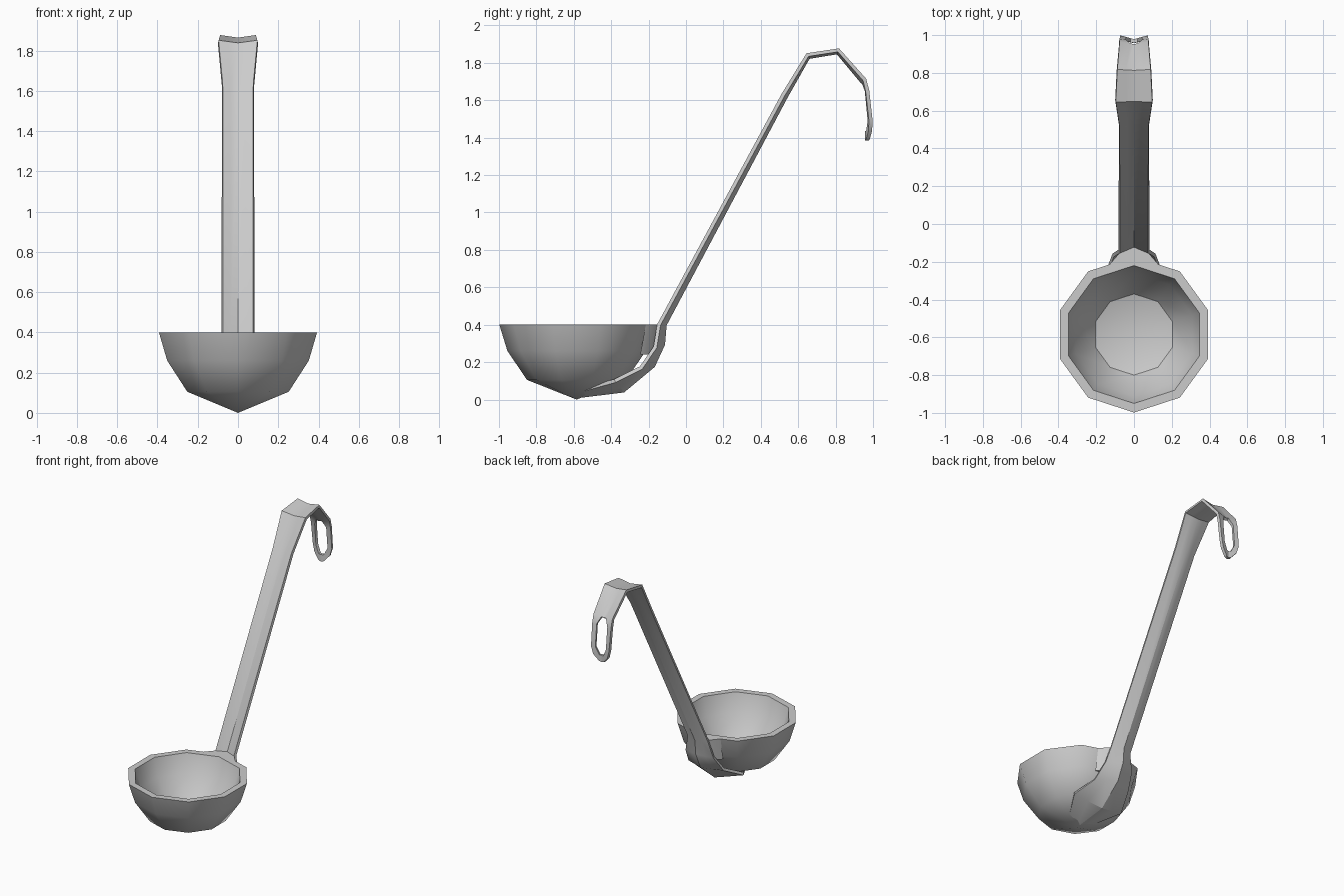
import bpy, bmesh, math

if "Cube" in bpy.data.objects:
    bpy.data.objects.remove(bpy.data.objects["Cube"])


def finish(bm, name, angle=30, thickness=0):
    bmesh.ops.recalc_face_normals(bm, faces=bm.faces)
    mesh = bpy.data.meshes.new(name)
    bm.to_mesh(mesh)
    bm.free()
    obj = bpy.data.objects.new(name, mesh)
    bpy.context.collection.objects.link(obj)
    bpy.ops.object.select_all(action='DESELECT')
    obj.select_set(True)
    bpy.context.view_layer.objects.active = obj
    if thickness:
        mod = obj.modifiers.new("thickness", 'SOLIDIFY')
        mod.thickness = thickness
        mod.offset = 0
        bpy.ops.object.modifier_apply(modifier=mod.name)
    bpy.ops.object.shade_smooth_by_angle(angle=math.radians(angle))
    return obj


# Ten-sided bowl: outer wall, flat rim and inner wall lathed around one axis
SIDES, CENTRE_Y = 10, -0.585
profile = [(0, 0), (0.265, 0.105), (0.37, 0.26), (0.413, 0.4),
           (0.365, 0.4), (0.325, 0.27), (0.215, 0.125), (0, 0.06)]
bm = bmesh.new()
rings = []
for r, z in profile:
    n = SIDES if r else 1
    rings.append([bm.verts.new((r * math.sin(k * math.tau / SIDES),
                                CENTRE_Y - r * math.cos(k * math.tau / SIDES), z))
                  for k in range(n)])
for a, b in zip(rings, rings[1:]):
    for k in range(SIDES):
        j = (k + 1) % SIDES
        corners = [a[k % len(a)], a[j % len(a)], b[j % len(b)], b[k % len(b)]]
        bm.faces.new(list(dict.fromkeys(corners)))
finish(bm, "bowl", 35)

# Handle strip rows: edge y, edge z, centre y, centre z, half width, hole half width
rows = [
    (-0.58, 0.045, -0.60, 0.015, 0.08, 0.04),    # under the bowl
    (-0.38, 0.10, -0.335, 0.047, 0.20, 0.10),    # flared root
    (-0.24, 0.17, -0.175, 0.18, 0.14, 0.07),
    (-0.165, 0.28, -0.122, 0.295, 0.11, 0.055),
    (-0.145, 0.40, -0.113, 0.40, 0.078, 0.039),  # long shaft
    (0.52, 1.63, 0.535, 1.62, 0.078, 0.039),
    (0.65, 1.843, 0.655, 1.83, 0.098, 0.049),    # hook
    (0.815, 1.868, 0.81, 1.855, 0.09, 0.045),
    (0.955, 1.71, 0.945, 1.695, 0.078, 0.02),
    (0.97, 1.65, 0.96, 1.65, 0.078, 0.045),      # hanging hole
    (0.988, 1.49, 0.97, 1.49, 0.075, 0.045),
    (0.985, 1.435, 0.968, 1.435, 0.06, 0.018),
    (0.972, 1.39, 0.967, 1.385, 0.02, 0.01),
]
HOLE = (8, 9, 10)
bm = bmesh.new()
grid = []
for ey, ez, cy, cz, w, h in rows:
    line = []
    for x in (-w, -h, 0, h, w):
        t = abs(x) / w
        line.append(bm.verts.new((x, cy + (ey - cy) * t, cz + (ez - cz) * t)))
    grid.append(line)
for i, (a, b) in enumerate(zip(grid, grid[1:])):
    for k in range(4):
        if i in HOLE and k in (1, 2):
            continue
        bm.faces.new((a[k], a[k + 1], b[k + 1], b[k]))
loose = [v for v in bm.verts if not v.link_faces]
bmesh.ops.delete(bm, geom=loose, context='VERTS')
finish(bm, "handle", 30, 0.02)

# Filler wedge joining the back of the rim to the handle root
bm = bmesh.new()
top, low = [], []
for x, y in ((-0.13, -0.215), (-0.078, -0.155), (0, -0.12), (0.078, -0.155), (0.13, -0.215), (0, -0.19)):
    top.append(bm.verts.new((x, y, 0.4)))
    low.append(bm.verts.new((x, y - 0.03, 0.24)))
bm.faces.new(top)
bm.faces.new(low)
for k in range(6):
    j = (k + 1) % 6
    bm.faces.new((top[k], top[j], low[j], low[k]))
finish(bm, "handle_joint", 30)
